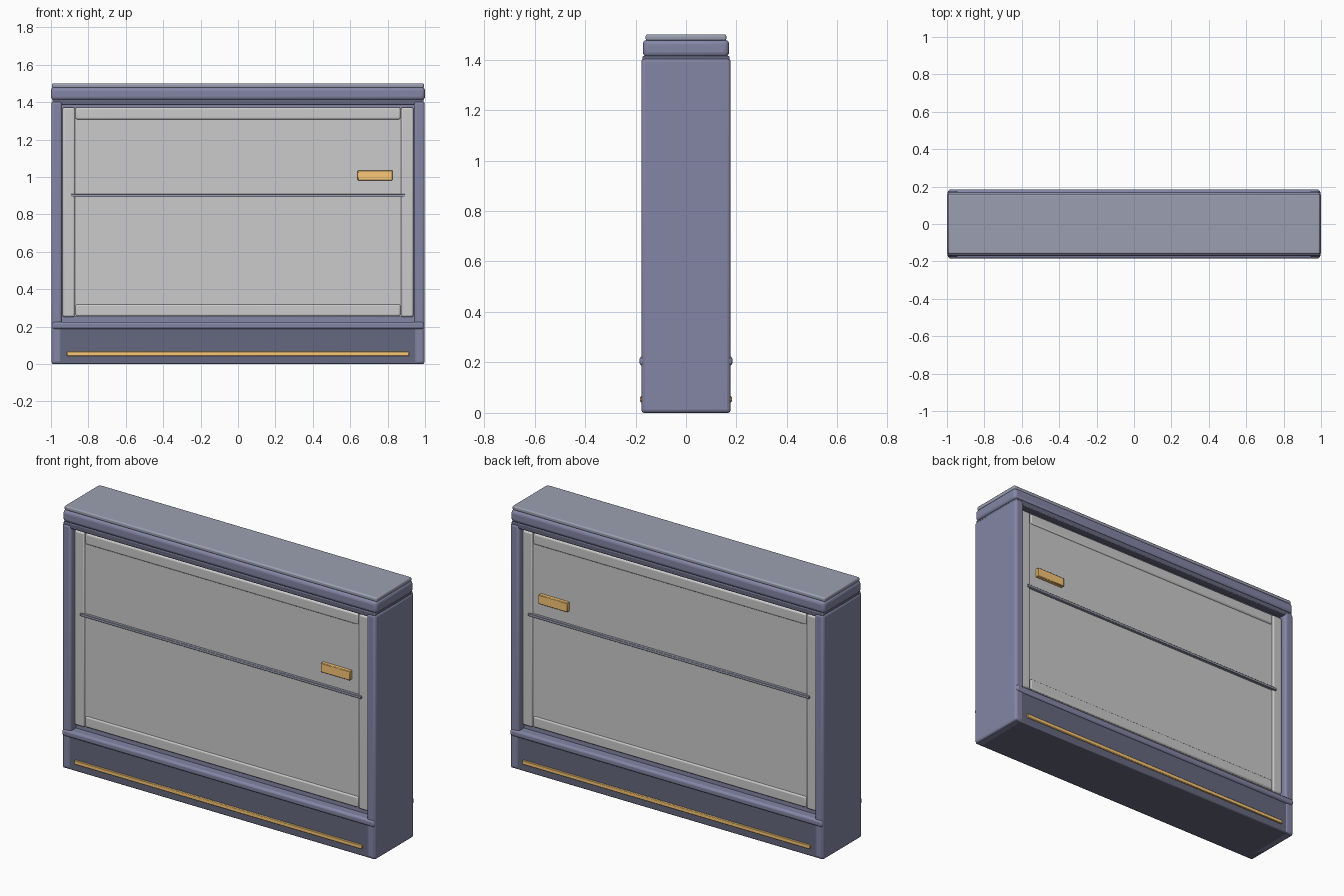
import bpy

if "Cube" in bpy.data.objects:
    bpy.data.objects.remove(bpy.data.objects["Cube"])


def material(name, rgb):
    m = bpy.data.materials.new(name)
    m.diffuse_color = (*rgb, 1)
    m.use_nodes = True
    m.node_tree.nodes["Principled BSDF"].inputs["Base Color"].default_value = m.diffuse_color
    return m


NAVY = material("navy", (0.23, 0.24, 0.38))
DARK = material("dark_navy", (0.13, 0.14, 0.21))
SLATE = material("slate", (0.33, 0.35, 0.44))
ORANGE = material("orange", (0.95, 0.57, 0.18))


def box(name, x, y, z, mat=None, bevel=0.0, segments=3):
    """Bevelled box from (min, max) ranges on each axis."""
    rng = (x, y, z)
    bpy.ops.mesh.primitive_cube_add(size=1, location=[(a + b) / 2 for a, b in rng])
    ob = bpy.context.object
    ob.name = name
    ob.scale = [b - a for a, b in rng]
    bpy.ops.object.transform_apply(location=False, rotation=False, scale=True)
    if mat:
        ob.data.materials.append(mat)
    if bevel:
        mod = ob.modifiers.new("bevel", "BEVEL")
        mod.width = bevel
        mod.segments = segments
        bpy.ops.object.shade_smooth_by_angle()
    return ob


def sym(v):
    return (-v, v)


# Main body: base, inner core, header and rounded cap
box("base", sym(0.994), sym(0.174), (0, 0.20), DARK, 0.006, 2)
box("core", sym(0.96), sym(0.13), (0.19, 1.40), NAVY)
box("header", sym(0.992), sym(0.172), (1.385, 1.415), DARK, 0.005, 2)
box("top_cap", sym(1.0), sym(0.171), (1.41, 1.48), NAVY, 0.02, 4)
box("top_plate", sym(0.995), sym(0.16), (1.475, 1.50), SLATE, 0.008, 3)

# Lower rail wrapping front and back
box("lower_rail", sym(0.994), sym(0.184), (0.187, 0.225), NAVY, 0.012, 3)

# End posts
for side, tag in ((-1, "left"), (1, "right")):
    box(tag + "_post", sorted((side * 0.94, side * 0.998)), sym(0.177),
        (0, 1.405), NAVY, 0.014, 3)

# Panels and trim, repeated on both faces
for s, tag in ((-1, "front"), (1, "back")):
    def depth(inner, outer):
        return sorted((s * inner, s * outer))

    box(tag + "_panel", sym(0.935), depth(0.12, 0.143), (0.255, 1.37))
    for e, end in ((-1, "left"), (1, "right")):
        box(f"{tag}_{end}_stile", sorted((e * 0.872, e * 0.938)), depth(0.11, 0.151),
            (0.252, 1.372), None, 0.01)
    for z, end in ((0.255, "bottom"), (1.307, "top")):
        box(f"{tag}_{end}_strip", sym(0.869), depth(0.11, 0.150),
            (z, z + 0.064), None, 0.01)
    box(tag + "_middle_bar", sym(0.894), depth(0.13, 0.159), (0.892, 0.908), SLATE, 0.002, 1)
    box(tag + "_handle", (0.64, 0.826), depth(0.13, 0.164), (0.982, 1.035), ORANGE, 0.003, 1)
    box(tag + "_kick_strip", sym(0.915), depth(0.16, 0.182), (0.042, 0.066), ORANGE, 0.003, 1)
